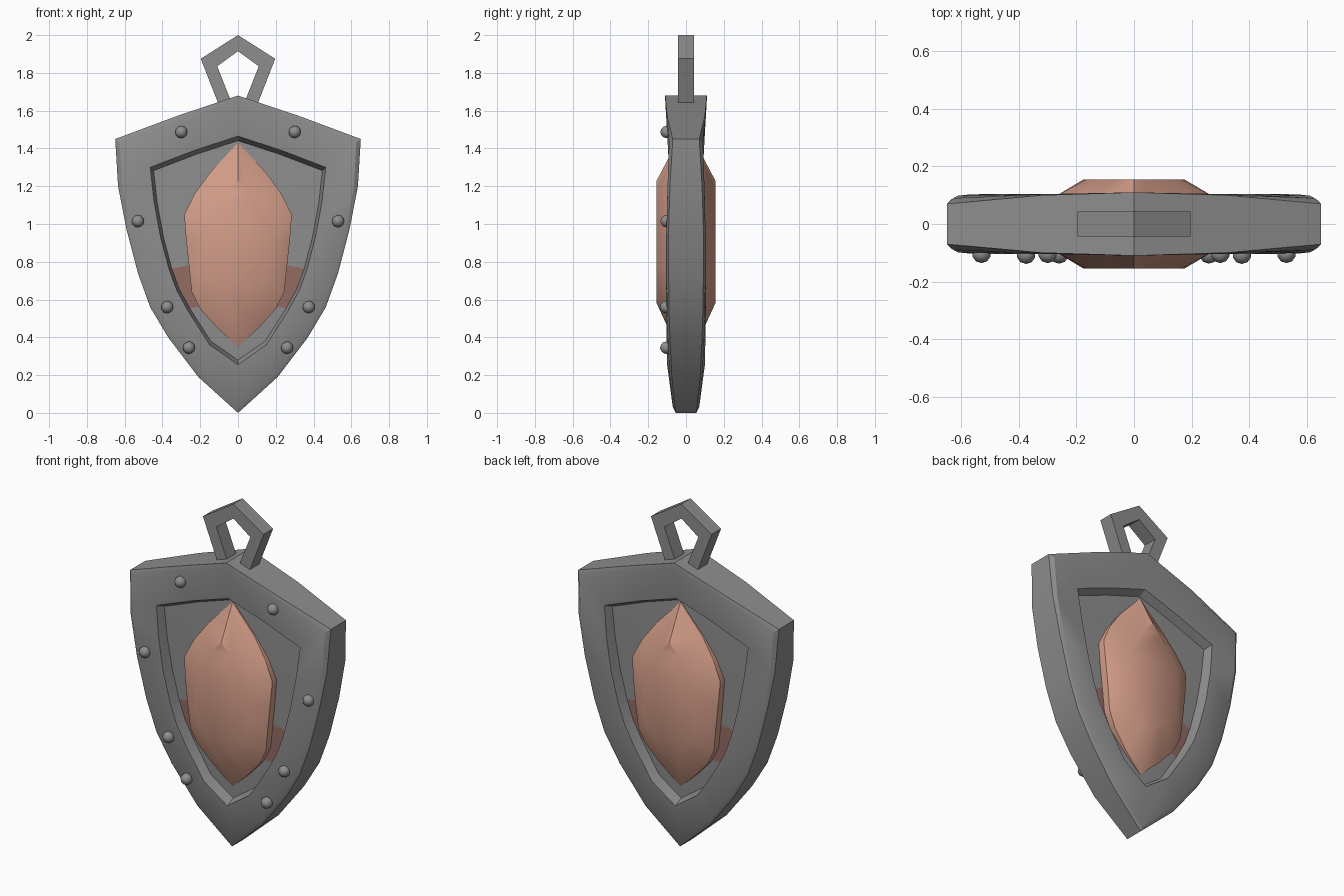
import bpy, bmesh, math
from mathutils import Matrix

if "Cube" in bpy.data.objects:
    bpy.data.objects.remove(bpy.data.objects["Cube"])


def material(name, rgb):
    m = bpy.data.materials.new(name)
    m.diffuse_color = (*rgb, 1)
    m.use_nodes = True
    m.node_tree.nodes["Principled BSDF"].inputs["Base Color"].default_value = m.diffuse_color
    return m


IRON = material("iron grey", (0.27, 0.27, 0.27))
SALMON = material("salmon stone", (0.66, 0.34, 0.25))
ROSE = material("dull rose", (0.30, 0.15, 0.13))


def finish(name, bm, mats, angle=30):
    bmesh.ops.remove_doubles(bm, verts=bm.verts, dist=0.0005)
    bmesh.ops.recalc_face_normals(bm, faces=bm.faces)
    me = bpy.data.meshes.new(name)
    bm.to_mesh(me)
    bm.free()
    ob = bpy.data.objects.new(name, me)
    bpy.context.collection.objects.link(ob)
    for m in mats:
        me.materials.append(m)
    bpy.ops.object.select_all(action='DESELECT')
    ob.select_set(True)
    bpy.context.view_layer.objects.active = ob
    bpy.ops.object.shade_smooth_by_angle(angle=math.radians(angle))
    return ob


def ring(half):
    """Close a right-hand (x, z, depth) outline by mirroring it in x."""
    return half + [(-x, z, d) for x, z, d in half[-2:0:-1]]


def loft(bm, halves, cap=False):
    """Bridge outlines on the front, and again mirrored on the back."""
    for side in (-1, 1):
        loops = [[bm.verts.new((x, side * d, z)) for x, z, d in ring(h)] for h in halves]
        n = len(loops[0])
        for a, b in zip(loops, loops[1:]):
            for i in range(n):
                j = (i + 1) % n
                bm.faces.new((a[i], a[j], b[j], b[i]))
        if cap:
            bm.faces.new(loops[-1])


def shrink(half, s, extra):
    return [(x * s, 0.9 + (z - 0.9) * s, d + e) for (x, z, d), e in zip(half, extra)]


# Outlines run from the top point down the right side to the tip
OUTER = [(0, 1.68, .11), (.32, 1.573, .10), (.65, 1.45, .07), (.635, 1.2, .085),
         (.59, .97, .092), (.53, .74, .092), (.465, .56, .09), (.37, .40, .085),
         (.21, .19, .075), (0, 0, .055)]
INNER = [(0, 1.465, .092), (.23, 1.39, .09), (.465, 1.30, .09), (.445, 1.12, .10),
         (.41, .93, .105), (.365, .76, .105), (.325, .65, .105), (.265, .54, .105),
         (.15, .36, .102), (0, .255, .10)]
GEM = [(0, 1.43, .05), (.15, 1.27, .06), (.23, 1.16, .075), (.285, 1.05, .09),
       (.275, .92, .095), (.26, .78, .095), (.245, .64, .09), (.20, .55, .08),
       (.11, .45, .065), (0, .35, .05)]
PLATEAU = [(0, 1.23), (.06, 1.17), (.12, 1.09), (.165, 1.0), (.175, .9),
           (.17, .8), (.14, .72), (.10, .66), (.05, .61), (0, .58)]

# Frame: outer wall, small chamfer, broad face and sunken inner wall
bm = bmesh.new()
middle = [(x, z, 0) for x, z, d in OUTER]
chamfer = shrink(OUTER, .965, [0, .004, .02, .013, .011, .011, .011, .012, .013, .015])
rim = [(x * .96, .86 + (z - .86) * .96, .045) for x, z, d in INNER]
loft(bm, [middle, OUTER, chamfer, INNER, rim])
finish("shield_frame", bm, [IRON])

# Backing panel on both sides, with stained patches beside the lower stone
bm = bmesh.new()
under = [(x * .9, .9 + (z - .9) * .95, .05) for x, z, d in GEM]
loft(bm, [rim, under], cap=True)
for f in bm.faces:
    c = f.calc_center_median()
    if len(f.verts) == 4 and .53 < c.z < .76 and abs(c.x) > .15:
        f.material_index = 1
finish("backing_panel", bm, [IRON, ROSE])

# Faceted stone standing out on both sides
bm = bmesh.new()
loft(bm, [[(x, z, 0) for x, z, d in GEM], GEM, [(x, z, .155) for x, z in PLATEAU]], cap=True)
finish("stone", bm, [SALMON], 35)

# Rivets on the front of the frame
bm = bmesh.new()
for x, z, y in ((.30, 1.487, -.103), (.53, 1.015, -.103), (.375, .56, -.106), (.26, .345, -.105)):
    for s in (-1, 1):
        bmesh.ops.create_icosphere(bm, subdivisions=2, radius=.033,
                                   matrix=Matrix.Translation((s * x, y, z)))
finish("rivets", bm, [IRON], 40)

# Five-sided hanging loop, its legs sunk into the frame
bm = bmesh.new()
outside = [(-.09, 1.6), (-.197, 1.875), (0, 2), (.197, 1.875), (.09, 1.6)]
inside = [(-.017, 1.6), (-.11, 1.835), (0, 1.915), (.11, 1.835), (.017, 1.6)]
rows = [[bm.verts.new((p[0], y, p[1])) for p, y in ((o, -.043), (o, .043), (i, .043), (i, -.043))]
        for o, i in zip(outside, inside)]
for a, b in zip(rows, rows[1:]):
    for k in range(4):
        m = (k + 1) % 4
        bm.faces.new((a[k], a[m], b[m], b[k]))
bm.faces.new(rows[0])
bm.faces.new(rows[-1])
finish("hanging_loop", bm, [IRON])
